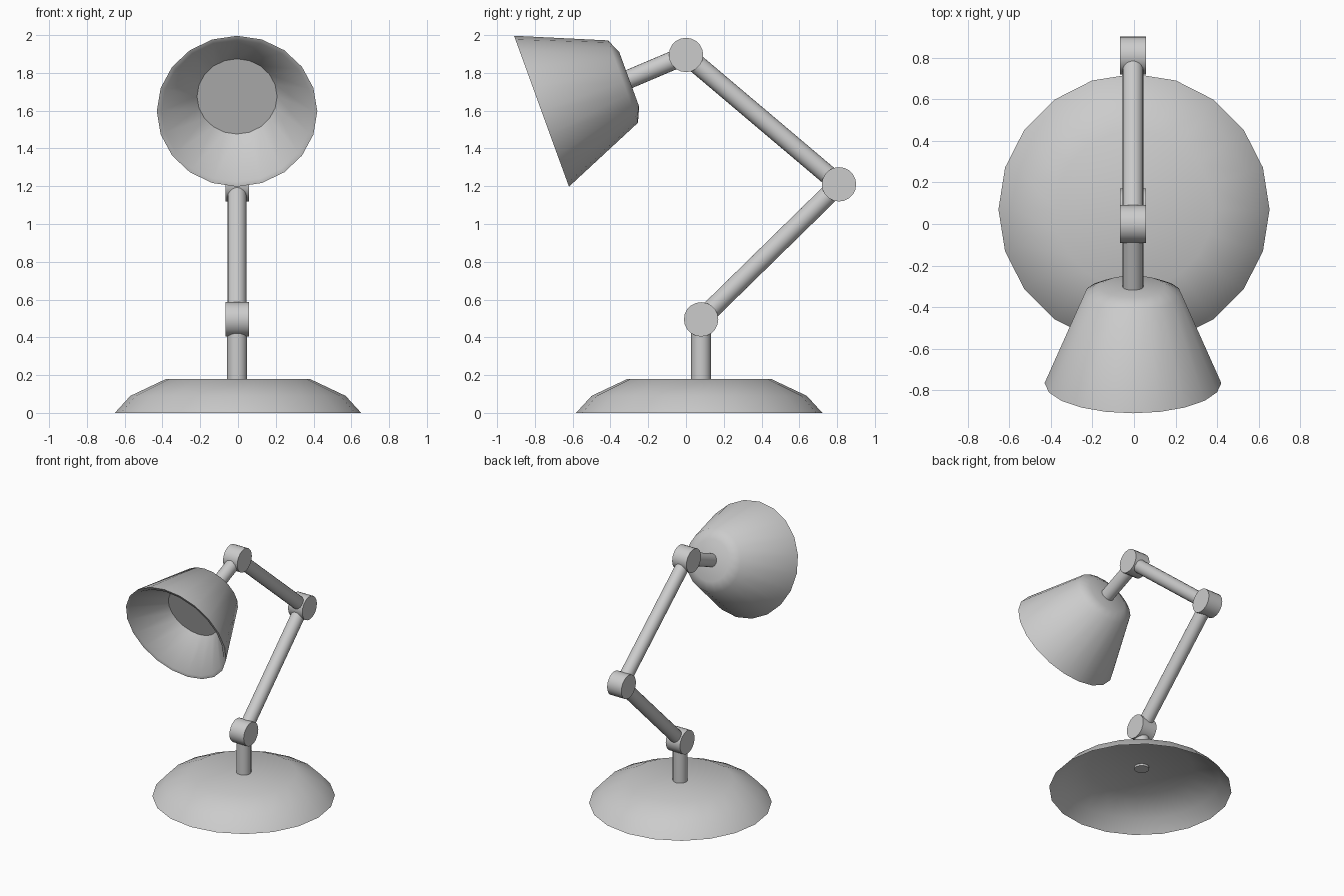
import bpy, bmesh, math
from mathutils import Vector

cube = bpy.data.objects.get("Cube")
if cube:
    bpy.data.objects.remove(cube)

SIDES = 20
CX = -0.005                                   # arm plane
BASE = Vector((0, 0.07, 0))
LOW = Vector((CX, 0.08, 0.495))               # joint centres
ELBOW = Vector((CX, 0.81, 1.21))
TOP = Vector((CX, 0, 1.895))
RIM = Vector((CX, -0.765, 1.597))             # centre of the shade opening
TILT = math.radians(20)
AXIS = Vector((0, math.cos(TILT), math.sin(TILT)))

grey = bpy.data.materials.new("light_grey")
grey.use_nodes = True
colour = (0.6, 0.6, 0.6, 1)
grey.diffuse_color = colour
grey.node_tree.nodes["Principled BSDF"].inputs["Base Color"].default_value = colour


def lathe(name, profile, origin, axis, smooth_angle=40, cap_start=False, cap_end=True):
    """Turn a (radius, distance) profile about an axis."""
    axis = axis.normalized()
    side = Vector((1, 0, 0)) if abs(axis.x) < 0.9 else Vector((0, 1, 0))
    other = axis.cross(side)
    bm = bmesh.new()
    rings = []
    for r, d in profile:
        ring = []
        for i in range(SIDES):
            a = math.tau * i / SIDES
            ring.append(bm.verts.new(origin + axis * d
                                     + (side * math.cos(a) + other * math.sin(a)) * r))
        rings.append(ring)
    for low, high in zip(rings, rings[1:]):
        for i in range(SIDES):
            j = (i + 1) % SIDES
            bm.faces.new((low[i], low[j], high[j], high[i]))
    if cap_start:
        bm.faces.new(rings[0][::-1])
    if cap_end:
        bm.faces.new(rings[-1])
    mesh = bpy.data.meshes.new(name)
    bm.to_mesh(mesh)
    bm.free()
    mesh.materials.append(grey)
    obj = bpy.data.objects.new(name, mesh)
    bpy.context.collection.objects.link(obj)
    bpy.ops.object.select_all(action='DESELECT')
    obj.select_set(True)
    bpy.context.view_layer.objects.active = obj
    bpy.ops.object.shade_smooth_by_angle(angle=math.radians(smooth_angle))
    return obj


def rod(name, start, end, radius):
    length = (end - start).length
    return lathe(name, [(radius, 0), (radius, length)], start, end - start, cap_start=True)


# Hollow domed base, open underneath
lathe("base", [(0.652, 0), (0.57, 0.09), (0.38, 0.18)], BASE, Vector((0, 0, 1)), 60)

# Post and arms
rod("post", Vector((CX, 0.08, 0.165)), LOW, 0.053)
rod("lower_arm", LOW, ELBOW, 0.05)
rod("upper_arm", ELBOW, TOP, 0.05)
rod("shade_arm", TOP, RIM + AXIS * 0.47, 0.05)

# Pivot joints
half = Vector((0.062, 0, 0))
for name, centre in (("lower_joint", LOW), ("elbow_joint", ELBOW), ("top_joint", TOP)):
    rod(name, centre - half, centre + half, 0.091)

# Shade: inner floor, inner cone, rim, outer cone and rounded back
shade = [(0.212, 0.229), (0.40, 0.005), (0.425, 0), (0.232, 0.459), (0.155, 0.494)]
lathe("shade", shade, RIM, AXIS, 50, cap_start=True)
